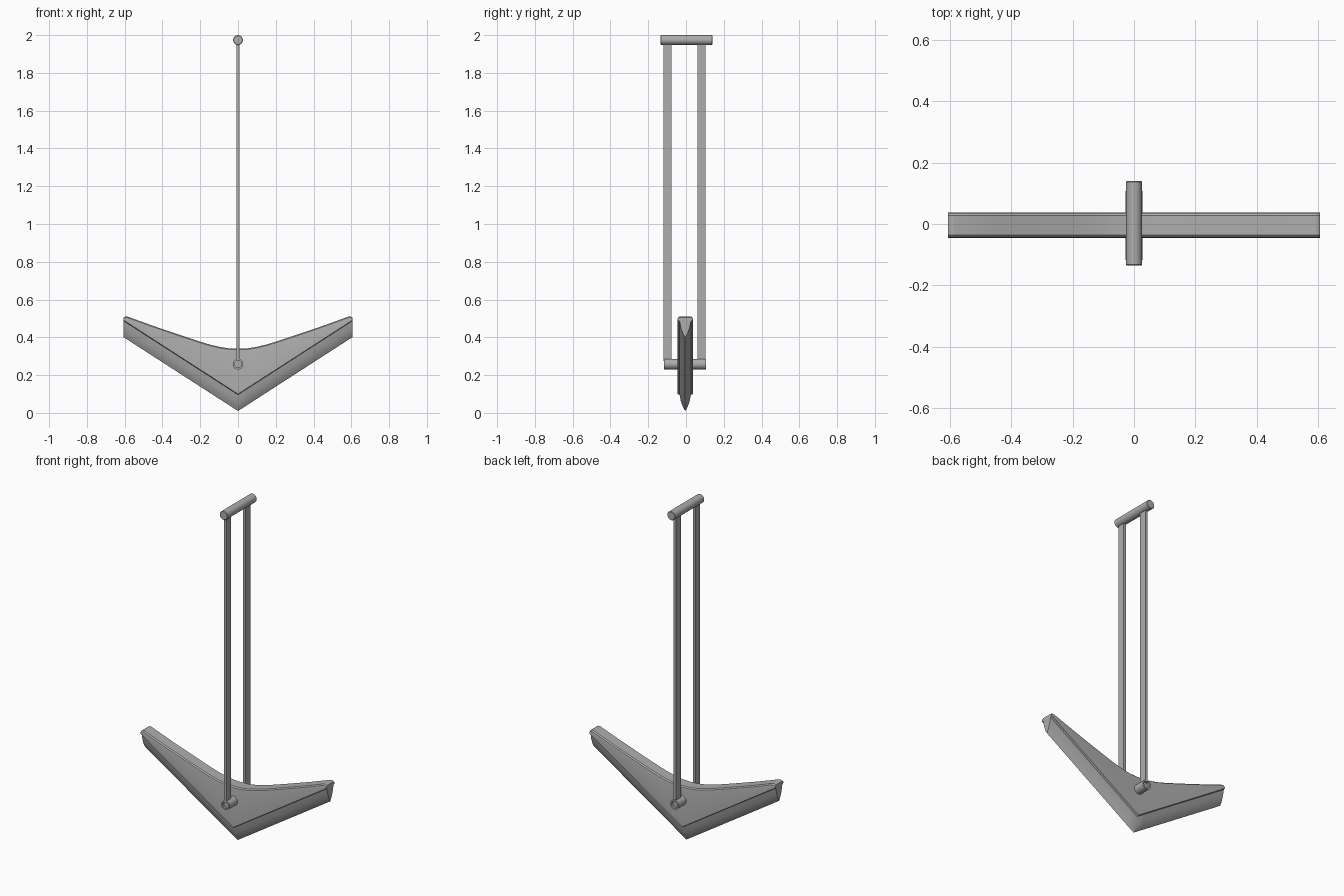
import bpy, bmesh, math

if "Cube" in bpy.data.objects:
    bpy.data.objects.remove(bpy.data.objects["Cube"])

# One plain steel colour for every part
steel = bpy.data.materials.new("steel_grey")
steel.use_nodes = True
COLOUR = (0.42, 0.42, 0.42, 1)
steel.diffuse_color = COLOUR
steel.node_tree.nodes["Principled BSDF"].inputs["Base Color"].default_value = COLOUR


def finish(name, bm, angle=35):
    bmesh.ops.recalc_face_normals(bm, faces=bm.faces)
    mesh = bpy.data.meshes.new(name)
    bm.to_mesh(mesh)
    bm.free()
    ob = bpy.data.objects.new(name, mesh)
    bpy.context.collection.objects.link(ob)
    mesh.materials.append(steel)
    bpy.ops.object.select_all(action="DESELECT")
    ob.select_set(True)
    bpy.context.view_layer.objects.active = ob
    bpy.ops.object.shade_smooth_by_angle(angle=math.radians(angle))
    return ob


def lathe_y(name, profile, z, sides=32):
    """Spin a closed (radius, y) profile around the y direction at height z."""
    bm = bmesh.new()
    rings = []
    for i in range(sides):
        a = math.tau * i / sides
        rings.append([bm.verts.new((r * math.cos(a), y, z + r * math.sin(a)))
                      for r, y in profile])
    n = len(profile)
    for i in range(sides):
        a, b = rings[i], rings[(i + 1) % sides]
        for j in range(n):
            k = (j + 1) % n
            bm.faces.new((a[j], a[k], b[k], b[j]))
    bmesh.ops.remove_doubles(bm, verts=bm.verts, dist=1e-5)
    return finish(name, bm)


# Swept blade: sections along x, with a ledge and a rounded cutting edge
def blade_section(x, top):
    ridge = 0.1 + 0.645 * abs(x)
    edge = 0.01 + 0.645 * abs(x)
    half = [(0.032, top), (0.039, top - 0.006), (0.041, top - 0.015),
            (0.041, ridge), (0.03, ridge - 0.004),
            (0.023, edge + 0.05), (0.012, edge + 0.02)]
    right = [(x, y - 0.004, z) for y, z in half]
    left = [(x, -y - 0.004, z) for y, z in reversed(half)]
    return right + [(x, -0.004, edge)] + left


top_curve = [(0, 0.34), (0.05, 0.342), (0.1, 0.35), (0.15, 0.362), (0.2, 0.377),
             (0.3, 0.41), (0.45, 0.461), (0.585, 0.51), (0.597, 0.51), (0.605, 0.505)]
stations = [(-x, z) for x, z in reversed(top_curve[1:])] + top_curve

bm = bmesh.new()
loops = [[bm.verts.new(p) for p in blade_section(x, z)] for x, z in stations]
for a, b in zip(loops, loops[1:]):
    n = len(a)
    for j in range(n):
        k = (j + 1) % n
        bm.faces.new((a[j], a[k], b[k], b[j]))
bm.faces.new(loops[0])
bm.faces.new(loops[-1])
finish("blade", bm)

# Hollow pivot pin through the blade, and solid hand grip at the top
lathe_y("pivot_pin", [(0.028, -0.117), (0.028, 0.107), (0.019, 0.107), (0.019, 0.095),
                      (0, 0.095), (0, -0.105), (0.019, -0.105), (0.019, -0.117)], 0.258)
lathe_y("grip_bar", [(0, -0.135), (0.023, -0.135), (0.026, -0.132),
                     (0.026, 0.137), (0.023, 0.14), (0, 0.14)], 1.974)

# Two flat straps joining pin and grip
for name, y in (("front_strap", -0.098), ("back_strap", 0.082)):
    bm = bmesh.new()
    bmesh.ops.create_cube(bm, size=1)
    for v in bm.verts:
        v.co = (v.co.x * 0.016, y + v.co.y * 0.044, 1.12 + v.co.z * 1.69)
    finish(name, bm)
